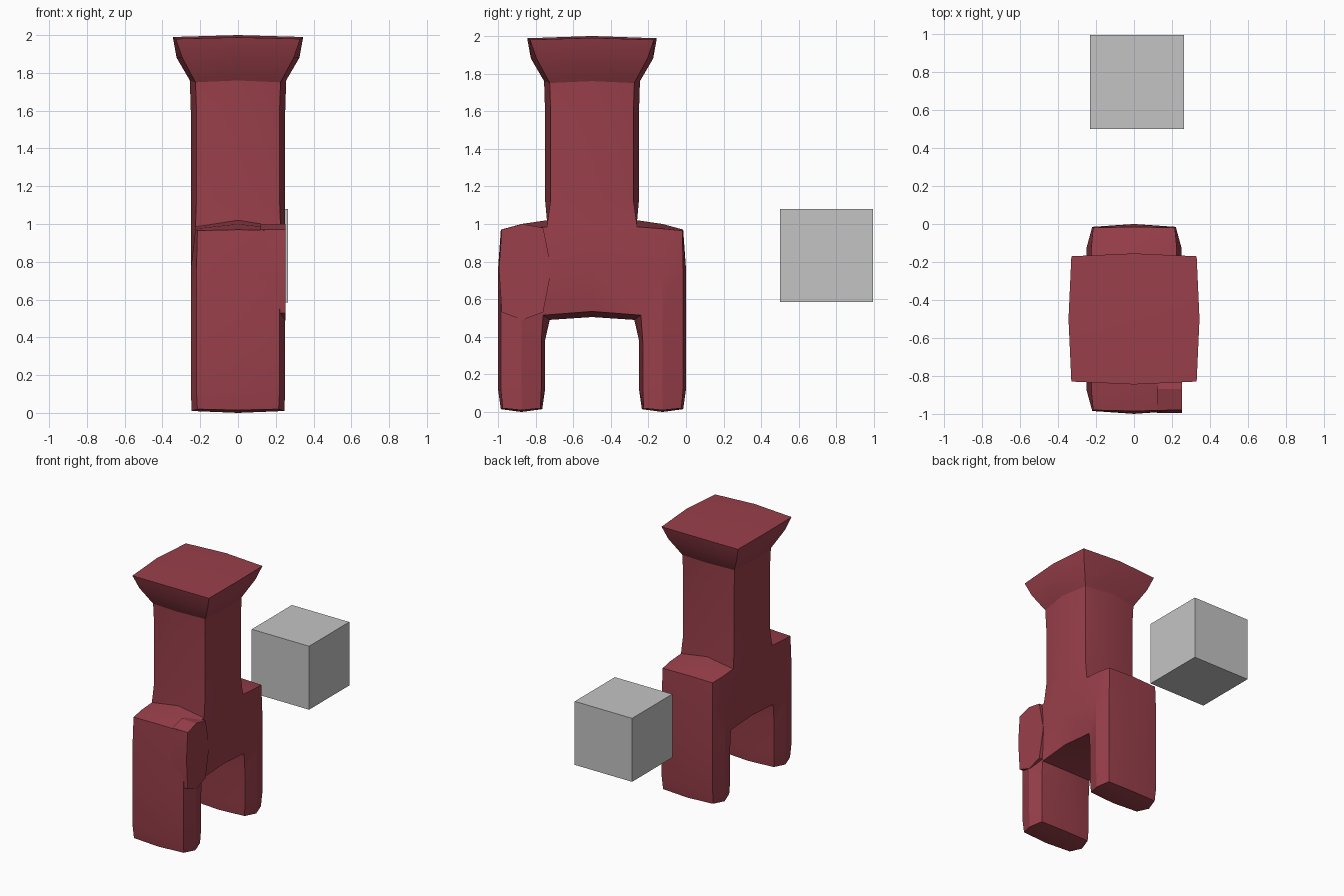
import bpy, bmesh, math
from mathutils import Vector

if "Cube" in bpy.data.objects:
    bpy.data.objects.remove(bpy.data.objects["Cube"])


def material(name, rgb):
    m = bpy.data.materials.new(name)
    m.diffuse_color = (*rgb, 1)
    m.use_nodes = True
    m.node_tree.nodes["Principled BSDF"].inputs["Base Color"].default_value = m.diffuse_color
    return m


RED = material("dark_red", (0.32, 0.050, 0.069))
GREY = material("grey", (0.55, 0.55, 0.55))


def finish(name, bm, mat, loc=(0, 0, 0), smooth=True):
    bmesh.ops.remove_doubles(bm, verts=bm.verts, dist=0.0005)
    bmesh.ops.recalc_face_normals(bm, faces=bm.faces)
    me = bpy.data.meshes.new(name)
    bm.to_mesh(me)
    bm.free()
    ob = bpy.data.objects.new(name, me)
    bpy.context.collection.objects.link(ob)
    ob.location = loc
    me.materials.append(mat)
    if smooth:
        bpy.ops.object.select_all(action='DESELECT')
        ob.select_set(True)
        bpy.context.view_layer.objects.active = ob
        bpy.ops.object.shade_smooth_by_angle(angle=math.radians(25))
    return ob


# Corner outline of one quarter of the body: (x, y, z), from head top to belly
corner = [(.345, 0, 1.99), (.33, .33, 1.98), (.295, .295, 1.88), (.225, .225, 1.75),
          (.22, .22, 1.6), (.22, .22, 1.13), (.225, .24, .985), (.225, .375, .975),
          (.215, .48, .965), (.22, .485, .76), (.22, .485, .5), (.22, .485, .12),
          (.215, .475, .02), (.245, .375, .01), (.215, .275, .02), (.22, .27, .12),
          (.22, .27, .38), (.22, .26, .515), (.225, 0, .535)]
# Matching bulged outline on the centre line: (y, z)
centre = [(0, 2), (.345, 1.988), (.325, 1.88), (.255, 1.76), (.25, 1.6), (.25, 1.13),
          (.24, 1.02), (.375, 1.0), (.485, .97), (.5, .76), (.5, .5), (.5, .12),
          (.485, .015), (.375, 0), (.265, .015), (.25, .12), (.25, .38), (.225, .49), (0, .505)]
# Bulged points down the middle of the side: neck, chest and leg
ridge = {'n2': (.325, 0, 1.88), 'n3': (.255, 0, 1.76), 'n4': (.25, 0, 1.6),
         'n5': (.25, 0, 1.13), 'n6': (.25, 0, .985), 'n9': (.25, 0, .76),
         'm9': (.25, .24, .76), 'l9': (.25, .375, .76), 'l10': (.25, .375, .5),
         'l11': (.25, .375, .12)}
side = [(0, 1, 2, 'n2'), ('n2', 2, 3, 'n3'), ('n3', 3, 4, 'n4'), ('n4', 4, 5, 'n5'),
        ('n5', 5, 6, 'n6'), ('n6', 6, 'm9', 'n9'), (6, 7, 'l9', 'm9'), (7, 8, 9, 'l9'),
        (9, 10, 'l10', 'l9'), (10, 11, 'l11', 'l10'), (11, 12, 13, 'l11'),
        (13, 14, 15, 'l11'), ('l11', 15, 16, 'l10'), ('l10', 16, 17), ('l9', 'l10', 17),
        ('m9', 'l9', 17), ('n9', 'm9', 17, 18)]

# Body with neck, head and two legs, mirrored from the quarter
bm = bmesh.new()
for sx in (1, -1):
    for sy in (1, -1):
        put = lambda p: bm.verts.new((sx * p[0], sy * p[1], p[2]))
        a = {i: put(p) for i, p in enumerate(corner)}
        a.update({k: put(p) for k, p in ridge.items()})
        b = [put((0, *p)) for p in centre]
        for f in side:
            bm.faces.new([a[k] for k in f])
        for i in range(len(centre) - 1):
            bm.faces.new((a[i], a[i + 1], b[i + 1], b[i]))
finish("body", bm, RED, (0, -.5, 0))

# Flat shoulder block on the right of the front leg
outline = [(-.98, .97), (-.87, 1.0), (-.76, .98), (-.715, .76),
           (-.76, .53), (-.87, .49), (-.98, .53), (-.995, .76)]
bm = bmesh.new()
base = bm.faces.new([bm.verts.new((.12, y, z)) for y, z in outline])
new = bmesh.ops.extrude_face_region(bm, geom=[base])['geom']
bmesh.ops.translate(bm, verts=[v for v in new if isinstance(v, bmesh.types.BMVert)],
                    vec=Vector((.132, 0, 0)))
finish("shoulder_block", bm, RED)

# Separate floating cube
bm = bmesh.new()
bmesh.ops.create_cube(bm, size=.495)
finish("floating_cube", bm, GREY, (.016, .7475, .833), smooth=False)
